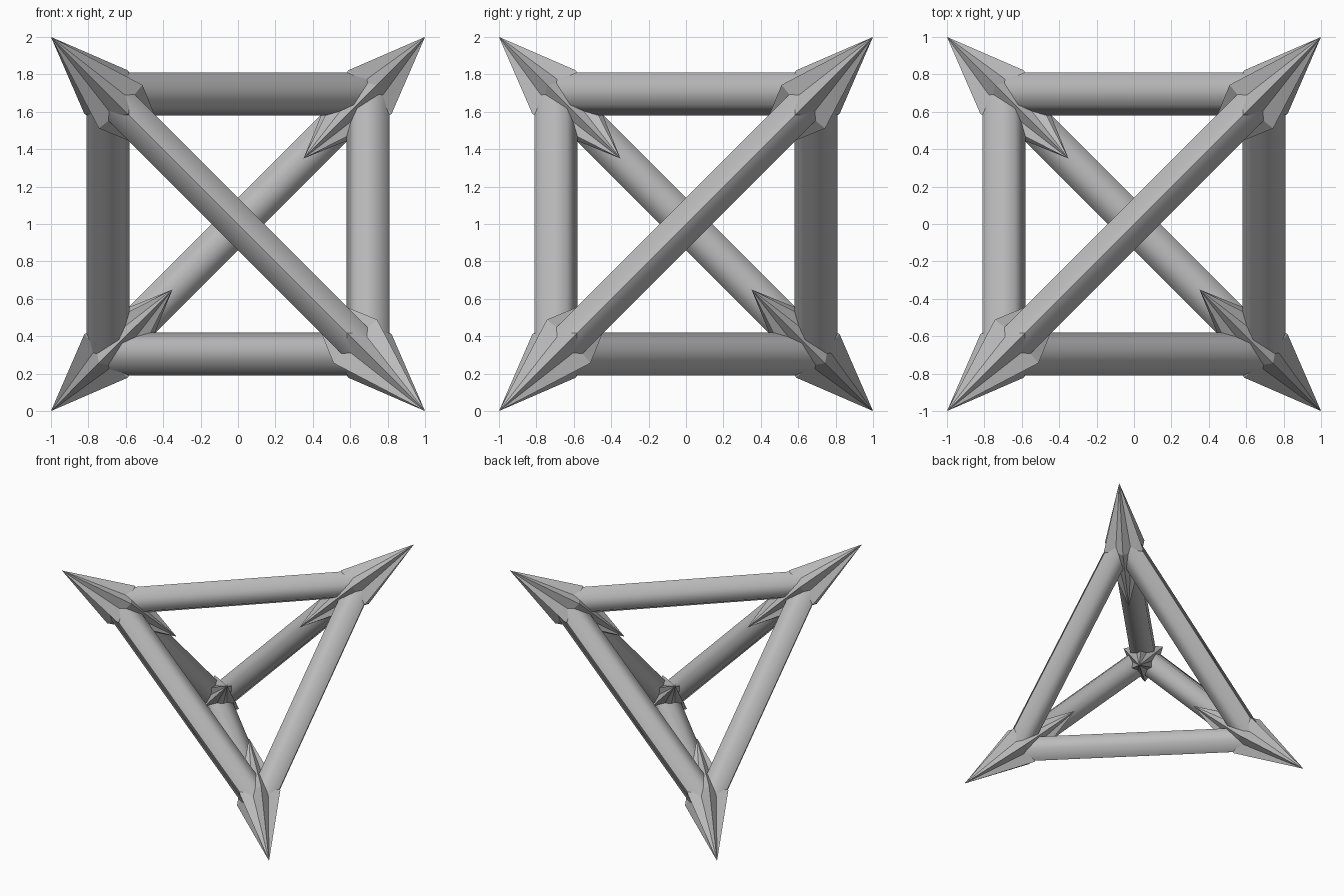
import bpy
import bmesh
from math import cos, sin, pi
from itertools import combinations
from mathutils import Vector

cube = bpy.data.objects.get("Cube")
if cube:
    bpy.data.objects.remove(cube, do_unlink=True)

# One plain grey for the whole frame
grey = bpy.data.materials.new("plain_grey")
grey.use_nodes = True
colour = (0.5, 0.5, 0.5, 1)
grey.diffuse_color = colour
grey.node_tree.nodes["Principled BSDF"].inputs["Base Color"].default_value = colour

CENTRE = Vector((0, 0, 1))
NODE = 0.695        # where bar centre lines meet, as a fraction of the corner
BAR_RADIUS = 0.115
RIM = 0.666         # widest section of the spikes
INNER_TIP = 0.35
STAR_RADII = (0.19, 0.13)
STAR_POINTS = 6

corners = {
    "front_right_top": Vector((-1, -1, 1)),
    "front_left_bottom": Vector((1, -1, -1)),
    "back_left_top": Vector((1, 1, 1)),
    "back_right_bottom": Vector((-1, 1, -1)),
}


def finish(name, bm):
    bmesh.ops.recalc_face_normals(bm, faces=bm.faces[:])
    mesh = bpy.data.meshes.new(name)
    bm.to_mesh(mesh)
    bm.free()
    mesh.materials.append(grey)
    obj = bpy.data.objects.new(name, mesh)
    bpy.context.collection.objects.link(obj)
    return obj


def ring(bm, centre, u, v, radii, count):
    """Closed loop of points, the first one lying along u."""
    return [bm.verts.new(centre + radii[i % len(radii)]
                         * (u * cos(2 * pi * i / count) + v * sin(2 * pi * i / count)))
            for i in range(count)]


# Hexagonal bars, softly shaded except for the outward ridge
def bar(name, a, b):
    bm = bmesh.new()
    out = (a + b).normalized()
    side = (b - a).normalized().cross(out)
    ends = [ring(bm, CENTRE + p * NODE, out, side, [BAR_RADIUS], 6) for p in (a, b)]
    for i in range(6):
        j = (i + 1) % 6
        face = bm.faces.new((ends[0][i], ends[0][j], ends[1][j], ends[1][i]))
        face.smooth = True
    bm.edges.get((ends[0][0], ends[1][0])).smooth = False
    for loop in ends:
        cap = bm.faces.new(loop)
        for edge in cap.edges:
            edge.smooth = False
    finish(name, bm)


# Fluted double-ended spikes, one ridge in line with each bar
def spike(name, corner):
    bm = bmesh.new()
    axis = corner.normalized()
    other = next(p for p in corners.values() if p != corner)
    u = other - axis * other.dot(axis)
    u.normalize()
    v = axis.cross(u)
    rim = ring(bm, CENTRE + corner * RIM, u, v, STAR_RADII, 2 * STAR_POINTS)
    for reach in (1, INNER_TIP):
        tip = bm.verts.new(CENTRE + corner * reach)
        for i, vert in enumerate(rim):
            bm.faces.new((vert, rim[(i + 1) % len(rim)], tip))
    finish(name, bm)


for name, corner in corners.items():
    spike("spike_" + name, corner)
for (name_a, a), (name_b, b) in combinations(corners.items(), 2):
    bar("bar_" + name_a + "_to_" + name_b, a, b)
